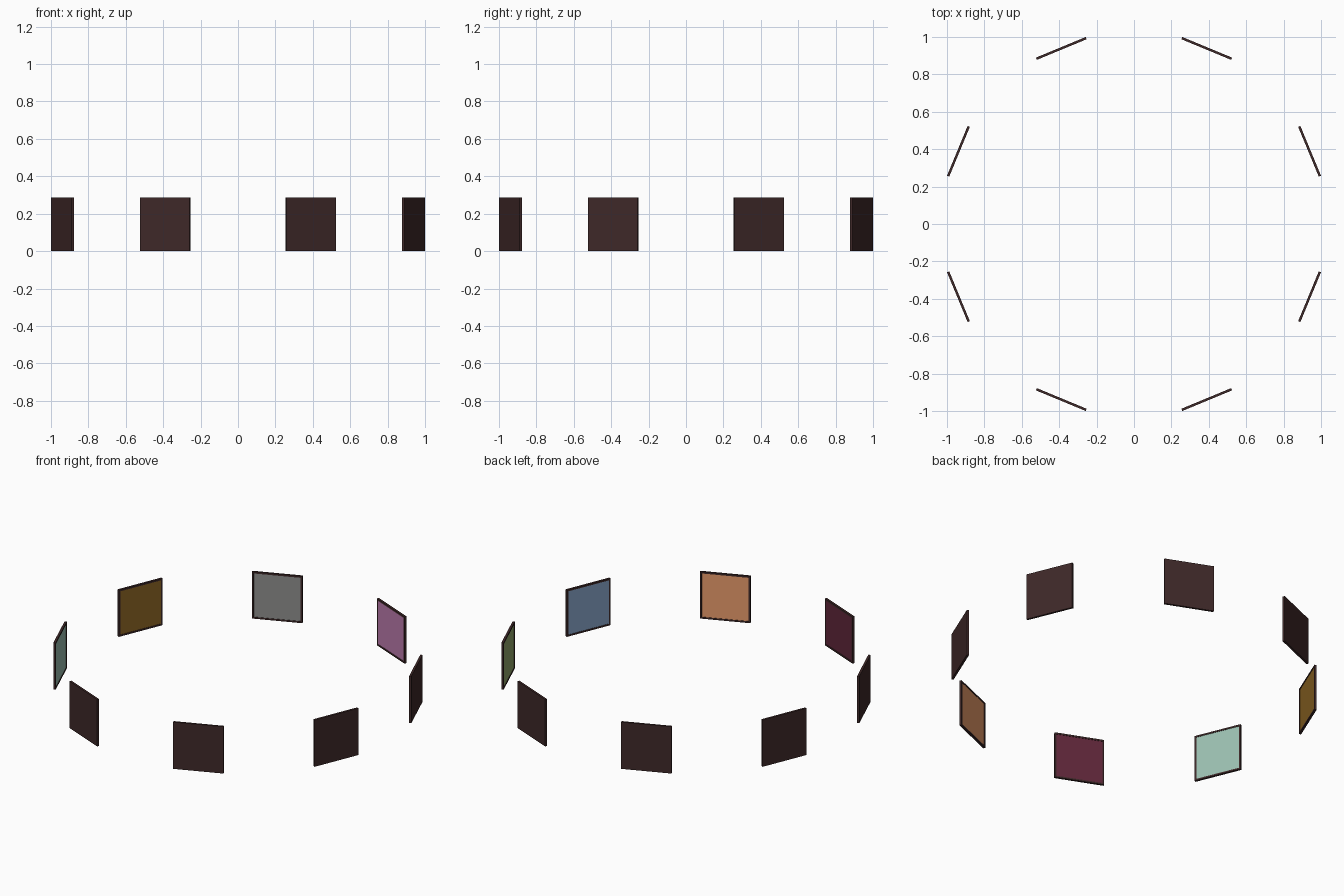
import bpy, bmesh, math
from mathutils import Matrix

if "Cube" in bpy.data.objects:
    bpy.data.objects.remove(bpy.data.objects["Cube"])

SIZE, THICK, RADIUS = 0.288, 0.013, 1.016
BORDER, RECESS = 0.014, 0.002


def material(name, rgb):
    """Flat colour given as sRGB 0-255, stored as linear."""
    lin = [((c / 255 + 0.055) / 1.055) ** 2.4 if c > 10 else c / 255 / 12.92 for c in rgb]
    mat = bpy.data.materials.new(name)
    mat.diffuse_color = (*lin, 1)
    mat.use_nodes = True
    mat.node_tree.nodes["Principled BSDF"].inputs["Base Color"].default_value = mat.diffuse_color
    return mat


frame_mat = material("dark brown", (62, 40, 40))

# Picture colours, counter-clockwise starting at 22.5 degrees from +x
pictures = [
    ("sage green", (147, 167, 108)),
    ("mauve", (189, 124, 174)),
    ("grey", (140, 140, 138)),
    ("ochre", (143, 103, 36)),
    ("pale teal", (157, 193, 178)),
    ("maroon", (97, 39, 59)),
    ("orange", (230, 154, 106)),
    ("dusty blue", (134, 163, 198)),
]


def framed_panel(name, angle, mat):
    """Thin square panel whose inward face is inset as a coloured picture."""
    bm = bmesh.new()
    bmesh.ops.create_cube(bm, size=1, matrix=Matrix.Diagonal((SIZE, THICK, SIZE, 1)))
    bm.normal_update()
    inner = min(bm.faces, key=lambda f: f.normal.y)
    # frame border, then a shallow step down to the picture
    bmesh.ops.inset_individual(bm, faces=[inner], thickness=BORDER)
    bmesh.ops.inset_individual(bm, faces=[inner], thickness=0.0005, depth=-RECESS)
    inner.material_index = 1
    mesh = bpy.data.meshes.new(name)
    bm.to_mesh(mesh)
    bm.free()
    mesh.materials.append(frame_mat)
    mesh.materials.append(mat)
    obj = bpy.data.objects.new(name, mesh)
    obj.location = (RADIUS * math.cos(angle), RADIUS * math.sin(angle), SIZE / 2)
    obj.rotation_euler.z = angle - math.pi / 2
    bpy.context.collection.objects.link(obj)


# Ring of eight panels facing the centre
for i, (colour, rgb) in enumerate(pictures):
    framed_panel(f"{colour.replace(' ', '_')}_panel", math.radians(22.5 + 45 * i),
                 material(colour, rgb))
